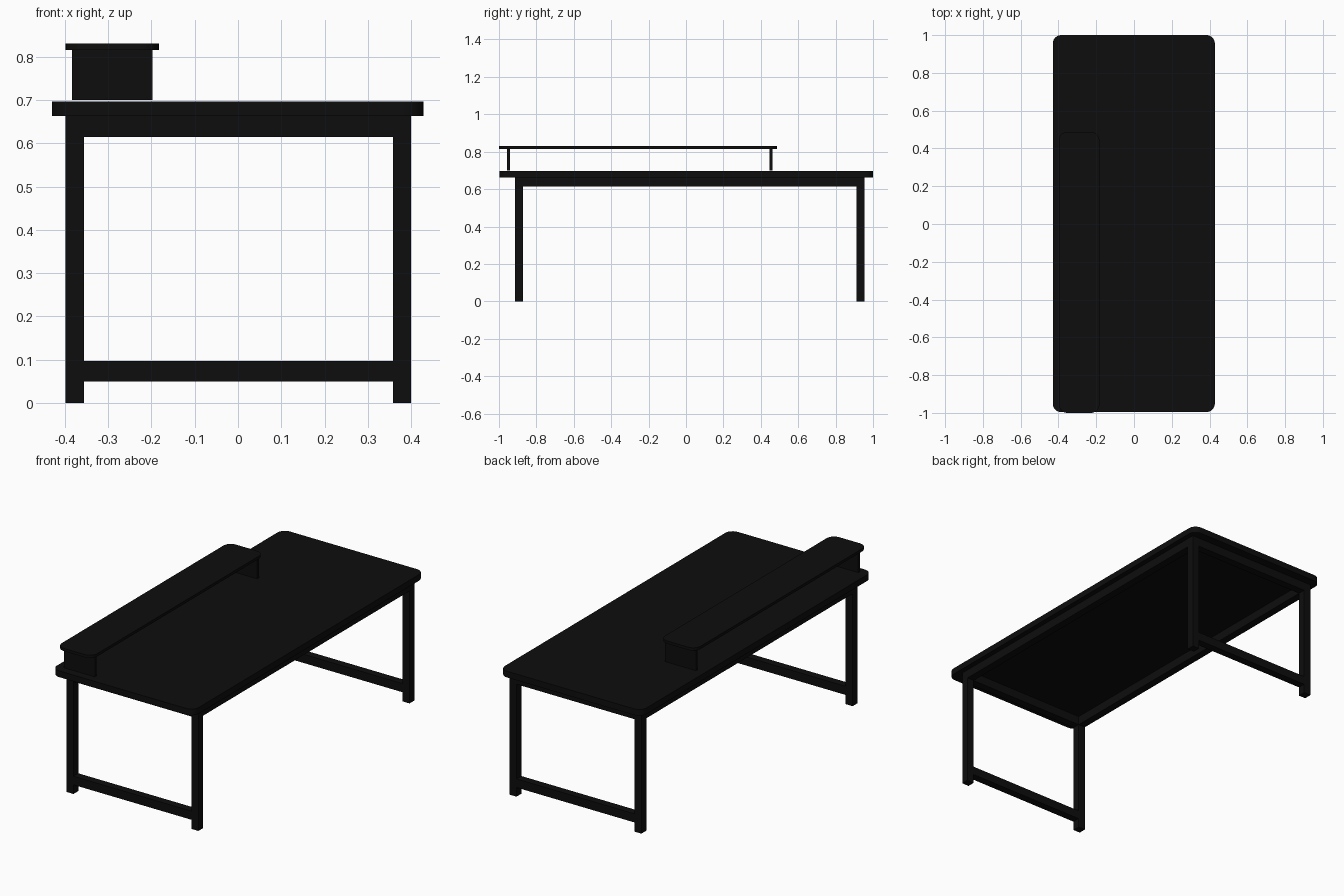
import bpy, bmesh

if "Cube" in bpy.data.objects:
    bpy.data.objects.remove(bpy.data.objects["Cube"])

black = bpy.data.materials.new("black")
black.diffuse_color = (0.004, 0.004, 0.004, 1)
black.use_nodes = True
black.node_tree.nodes["Principled BSDF"].inputs["Base Color"].default_value = black.diffuse_color


def box(name, x, y, z, radius=0.0):
    """Box from (min, max) ranges; radius rounds the upright corners."""
    bm = bmesh.new()
    bmesh.ops.create_cube(bm, size=1)
    for v in bm.verts:
        v.co = [r[0] if c < 0 else r[1] for c, r in zip(v.co, (x, y, z))]
    if radius:
        upright = [e for e in bm.edges
                   if abs(e.verts[0].co.z - e.verts[1].co.z) > 1e-5]
        bmesh.ops.bevel(bm, geom=upright, offset=radius, segments=8,
                        profile=0.5, affect='EDGES')
    mesh = bpy.data.meshes.new(name)
    bm.to_mesh(mesh)
    bm.free()
    obj = bpy.data.objects.new(name, mesh)
    bpy.context.collection.objects.link(obj)
    mesh.materials.append(black)
    if radius:
        bpy.context.view_layer.objects.active = obj
        obj.select_set(True)
        bpy.ops.object.shade_smooth_by_angle()
        obj.select_set(False)
    return obj


# Rounded table top
box("table_top", (-0.43, 0.428), (-0.996, 1.0), (0.663, 0.697), 0.045)

# Frame positions shared by legs and rails
sides = {"left": (-0.398, -0.356), "right": (0.358, 0.40)}
ends = {"front": (-0.914, -0.872), "back": (0.912, 0.954)}
inner_x = (sides["left"][1], sides["right"][0])
inner_y = (ends["front"][1], ends["back"][0])

# Legs
for end, y in ends.items():
    for side, x in sides.items():
        box(f"{end}_{side}_leg", x, y, (0, 0.663))

# End rails under the top and low stretchers
for end, y in ends.items():
    box(f"{end}_apron", inner_x, y, (0.615, 0.663))
    box(f"{end}_stretcher", inner_x, y, (0.05, 0.097))

# Long side rails
for side, x in sides.items():
    box(f"{side}_apron", x, inner_y, (0.615, 0.663))

# Raised shelf along the left edge with its two supports
box("shelf_board", (-0.398, -0.183), (-1.0, 0.487), (0.815, 0.83), 0.045)
for end, y in {"front": (-0.957, -0.942), "back": (0.447, 0.462)}.items():
    box(f"{end}_shelf_support", (-0.383, -0.197), y, (0.70, 0.815))
